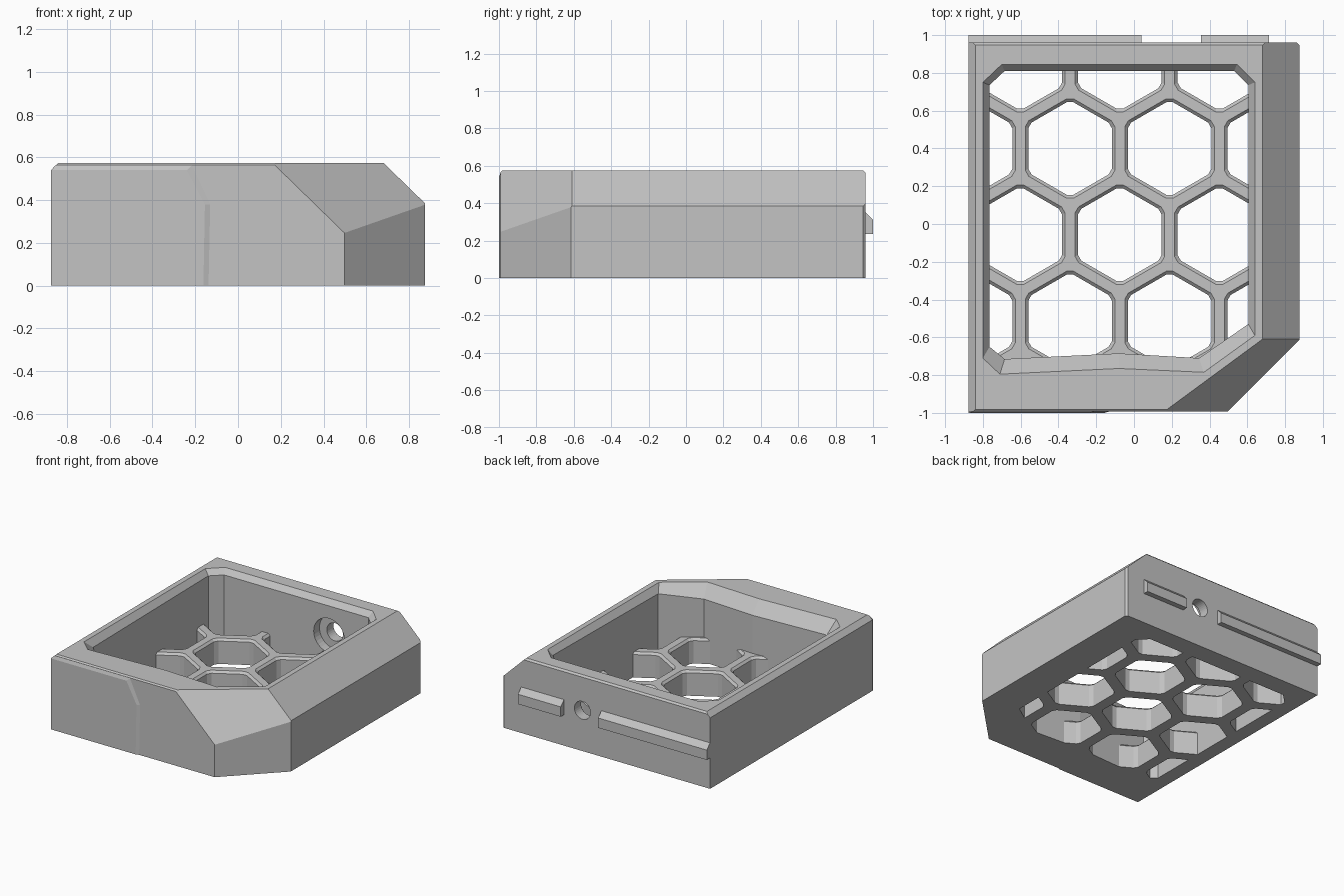
import bpy, bmesh, math
from mathutils import Vector

if "Cube" in bpy.data.objects:
    bpy.data.objects.remove(bpy.data.objects["Cube"], do_unlink=True)

grey = bpy.data.materials.new("plain grey")
grey.use_nodes = True
grey.diffuse_color = (0.55, 0.55, 0.55, 1)
grey.node_tree.nodes["Principled BSDF"].inputs["Base Color"].default_value = (0.55, 0.55, 0.55, 1)


def to_object(name, bm):
    bmesh.ops.recalc_face_normals(bm, faces=bm.faces)
    mesh = bpy.data.meshes.new(name)
    bm.to_mesh(mesh)
    bm.free()
    mesh.materials.append(grey)
    ob = bpy.data.objects.new(name, mesh)
    bpy.context.scene.collection.objects.link(ob)
    return ob


def add_loft(bm, loops):
    """Closed skin through loops that have equal point counts."""
    rings = [[bm.verts.new(p) for p in loop] for loop in loops]
    n = len(rings[0])
    for a, b in zip(rings, rings[1:]):
        for i in range(n):
            j = (i + 1) % n
            bm.faces.new((a[i], a[j], b[j], b[i]))
    bm.faces.new(rings[0][::-1])
    bm.faces.new(rings[-1])


def loft(name, loops):
    bm = bmesh.new()
    add_loft(bm, loops)
    return to_object(name, bm)


def slice_off(bm, co, normal):
    """Cut away everything on the normal side of a plane and cap it."""
    geom = bm.verts[:] + bm.edges[:] + bm.faces[:]
    res = bmesh.ops.bisect_plane(bm, geom=geom, plane_co=co, plane_no=normal,
                                 clear_outer=True, dist=1e-5)
    edges = [e for e in res["geom_cut"] if isinstance(e, bmesh.types.BMEdge)]
    bmesh.ops.contextual_create(bm, geom=edges)


def subtract(ob, cutters):
    for c in cutters:
        c.hide_render = True
        mod = ob.modifiers.new("cut", 'BOOLEAN')
        mod.operation = 'DIFFERENCE'
        mod.solver = 'EXACT'
        mod.object = c
    dg = bpy.context.evaluated_depsgraph_get()
    mesh = bpy.data.meshes.new_from_object(ob.evaluated_get(dg))
    ob.modifiers.clear()
    ob.data = mesh
    for c in cutters:
        bpy.data.objects.remove(c, do_unlink=True)


# Outer casing block, trimmed by its chamfer planes
W, TOP, FRONT, BACK = 0.875, 0.575, -0.992, 0.96
block = [(-W, FRONT), (W, FRONT), (W, BACK), (-W, BACK)]
bm = bmesh.new()
add_loft(bm, [[(x, y, z) for x, y in block] for z in (0, TOP)])
slice_off(bm, (0.49, -1, 0), (1, -1, 0))                      # vertical corner
slice_off(bm, (0.68, 0, TOP), (0.19, 0, 0.195))               # right shoulder
slice_off(bm, (0.68, -0.61, TOP), (0.0741, -0.1007, 0.0761))  # corner facet
slice_off(bm, (-0.84, 0, TOP), (-1, 0, 1))                    # left edge
slice_off(bm, (0, FRONT, TOP - 0.01), (0, -1, 1))             # front edge
slice_off(bm, (0, BACK, TOP - 0.013), (0, 1, 1))              # back edge
slice_off(bm, (W, BACK - 0.013, 0), (1, 1, 0))                # back right edge
casing = to_object("casing", bm)

# Cavity with a sloping lip, and the stepped screw hole in the back wall
rim = [(-0.80, -0.71), (-0.71, -0.795), (-0.08, -0.765), (0.37, -0.785),
       (0.64, -0.59), (0.64, 0.75), (0.545, 0.845), (-0.70, 0.845), (-0.80, 0.75)]
wall = [(-0.765, -0.65), (-0.685, -0.715), (-0.08, -0.685), (0.345, -0.71),
        (0.605, -0.53), (0.605, 0.735), (0.53, 0.81), (-0.685, 0.81), (-0.765, 0.735)]
lip_z = [0.52, 0.48, 0.48, 0.48, 0.52] + [0.535] * 4
cavity = loft("cavity_cutter", [
    [(x, y, -0.1) for x, y in wall],
    [(x, y, z) for (x, y), z in zip(wall, lip_z)],
    [(x, y, TOP) for x, y in rim],
    [(x, y, 0.7) for x, y in rim]])


def circle(r, y, n=32):
    return [(0.2 + r * math.cos(math.tau * i / n), y,
             0.31 + r * math.sin(math.tau * i / n)) for i in range(n)]


screw = loft("screw_cutter", [circle(0.13, 0.75), circle(0.13, 0.88),
                              circle(0.068, 0.88), circle(0.068, 1.1)])
subtract(casing, [cavity, screw])

# Honeycomb floor
FLOOR = 0.19
grille = loft("honeycomb_floor", [[(x, y, z) for x, y in wall] for z in (0, FLOOR)])


def hexagon(cx, cy, z, apothem):
    """Pointed-top hexagon with slightly clipped corners."""
    r = apothem / math.cos(math.radians(26))
    angles = [math.radians(60 * k + d) for k in range(6) for d in (-26, 26)]
    return [(cx + r * math.cos(a), cy + r * math.sin(a), z) for a in angles]


PITCH, HOLE, EASE = 0.527, 0.221, 0.016
bm = bmesh.new()
for row in range(4):
    cy = 0.856 - row * PITCH * math.sqrt(3) / 2
    for col in range(-2, 3):
        cx = -0.075 + (col + 0.5 * (row % 2)) * PITCH
        add_loft(bm, [hexagon(cx, cy, -0.1, HOLE),
                      hexagon(cx, cy, FLOOR - EASE, HOLE),
                      hexagon(cx, cy, FLOOR + EASE, HOLE + 2 * EASE)])
subtract(grille, [to_object("honeycomb_cutter", bm)])

# Slightly raised front panel with a sloping border
base = [(-W, 0), (-0.138, 0), (-0.13, 0.38), (-0.215, 0.562), (-0.855, 0.562)]
face = [(-W, 0), (-0.162, 0), (-0.155, 0.38), (-0.24, 0.54), (-W, 0.54)]
loft("front_panel", [[(x, FRONT, z) for x, z in base],
                     [(x, -1, z) for x, z in face]])

# Locating rails on the back
rail = [(0.95, 0.235), (1.0, 0.235), (1.0, 0.31), (0.95, 0.36)]
for name, x0, x1 in (("long_rail", -W, 0.04), ("short_rail", 0.355, 0.715)):
    loft(name, [[(x, y, z) for y, z in rail] for x in (x0, x1)])
